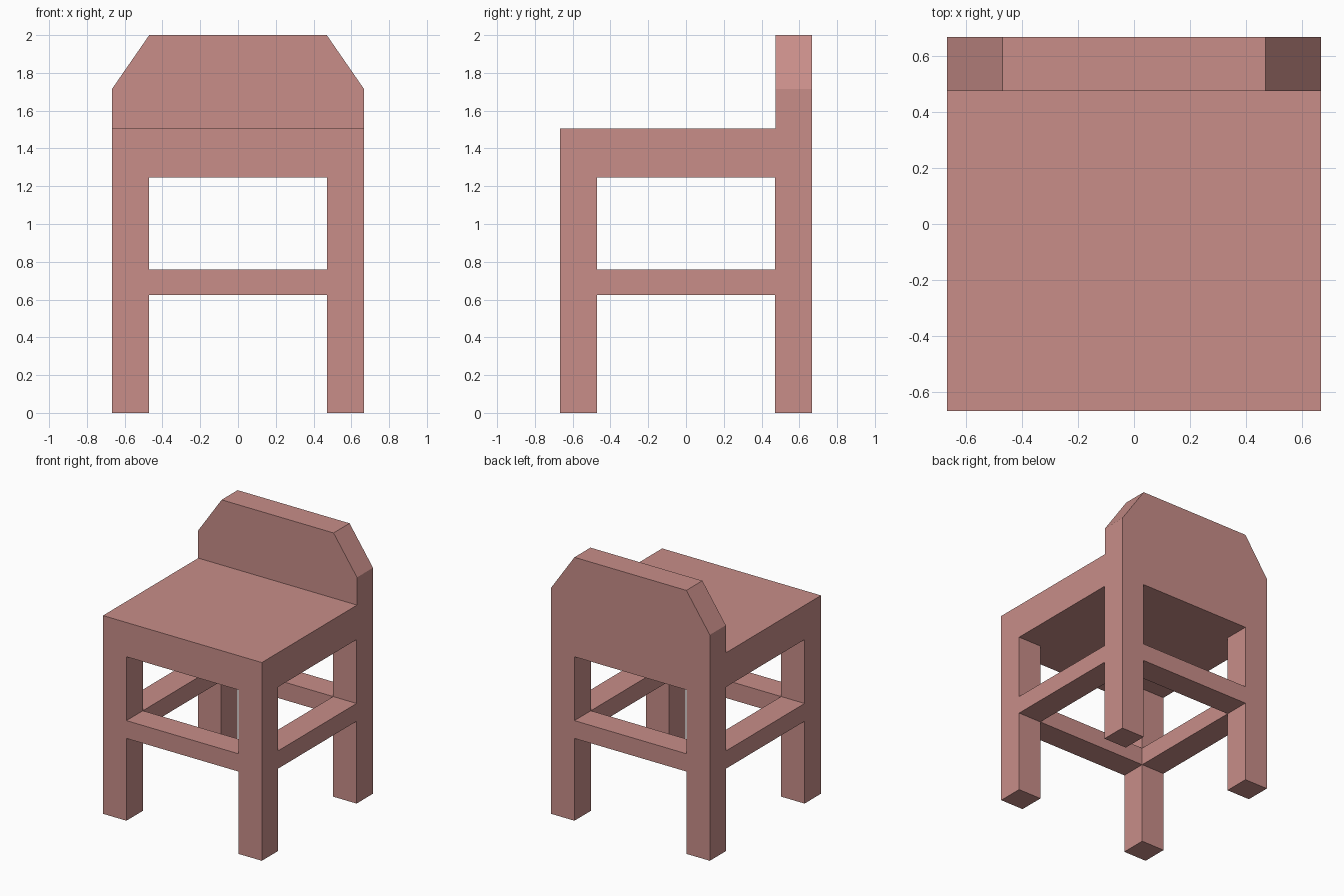
import bpy
import bmesh

if "Cube" in bpy.data.objects:
    bpy.data.objects.remove(bpy.data.objects["Cube"])

HALF = 0.667          # half the overall width and depth
INNER = 0.47          # inner edge of legs, rails and backrest
SEAT_BOTTOM, SEAT_TOP = 1.245, 1.505
RAIL_BOTTOM, RAIL_TOP = 0.625, 0.76

wood = bpy.data.materials.new("pink_wood")
wood.diffuse_color = (0.58, 0.27, 0.25, 1.0)
wood.use_nodes = True
wood.node_tree.nodes["Principled BSDF"].inputs["Base Color"].default_value = wood.diffuse_color


def prism(name, profile, y0, y1):
    """Extrude a closed x/z profile from y0 to y1."""
    bm = bmesh.new()
    face = bm.faces.new([bm.verts.new((x, y0, z)) for x, z in profile])
    result = bmesh.ops.extrude_face_region(bm, geom=[face])
    moved = [v for v in result["geom"] if isinstance(v, bmesh.types.BMVert)]
    bmesh.ops.translate(bm, verts=moved, vec=(0, y1 - y0, 0))
    bmesh.ops.recalc_face_normals(bm, faces=bm.faces)
    mesh = bpy.data.meshes.new(name)
    bm.to_mesh(mesh)
    bm.free()
    mesh.materials.append(wood)
    obj = bpy.data.objects.new(name, mesh)
    bpy.context.collection.objects.link(obj)
    return obj


def box(name, x0, x1, y0, y1, z0, z1):
    return prism(name, [(x0, z0), (x1, z0), (x1, z1), (x0, z1)], y0, y1)


# Each side is the range covered by the leg thickness
NEG, POS = (-HALF, -INNER), (INNER, HALF)

# Four square legs under the seat
for y_name, ys in (("front", NEG), ("back", POS)):
    for x_name, xs in (("left", NEG), ("right", POS)):
        box(f"{y_name}_{x_name}_leg", *xs, *ys, 0, SEAT_BOTTOM)

# Rails joining neighbouring legs, as deep as the legs
for name, ys in (("front", NEG), ("back", POS)):
    box(f"{name}_rail", -INNER, INNER, *ys, RAIL_BOTTOM, RAIL_TOP)
for name, xs in (("left", NEG), ("right", POS)):
    box(f"{name}_rail", *xs, -INNER, INNER, RAIL_BOTTOM, RAIL_TOP)

# Thick solid seat
box("seat", -HALF, HALF, -HALF, HALF, SEAT_BOTTOM, SEAT_TOP)

# Backrest with sloped upper corners
prism("backrest", [(-HALF, SEAT_TOP), (HALF, SEAT_TOP), (HALF, 1.715),
                   (INNER, 2.0), (-INNER, 2.0), (-HALF, 1.715)],
      INNER + 0.005, HALF)
